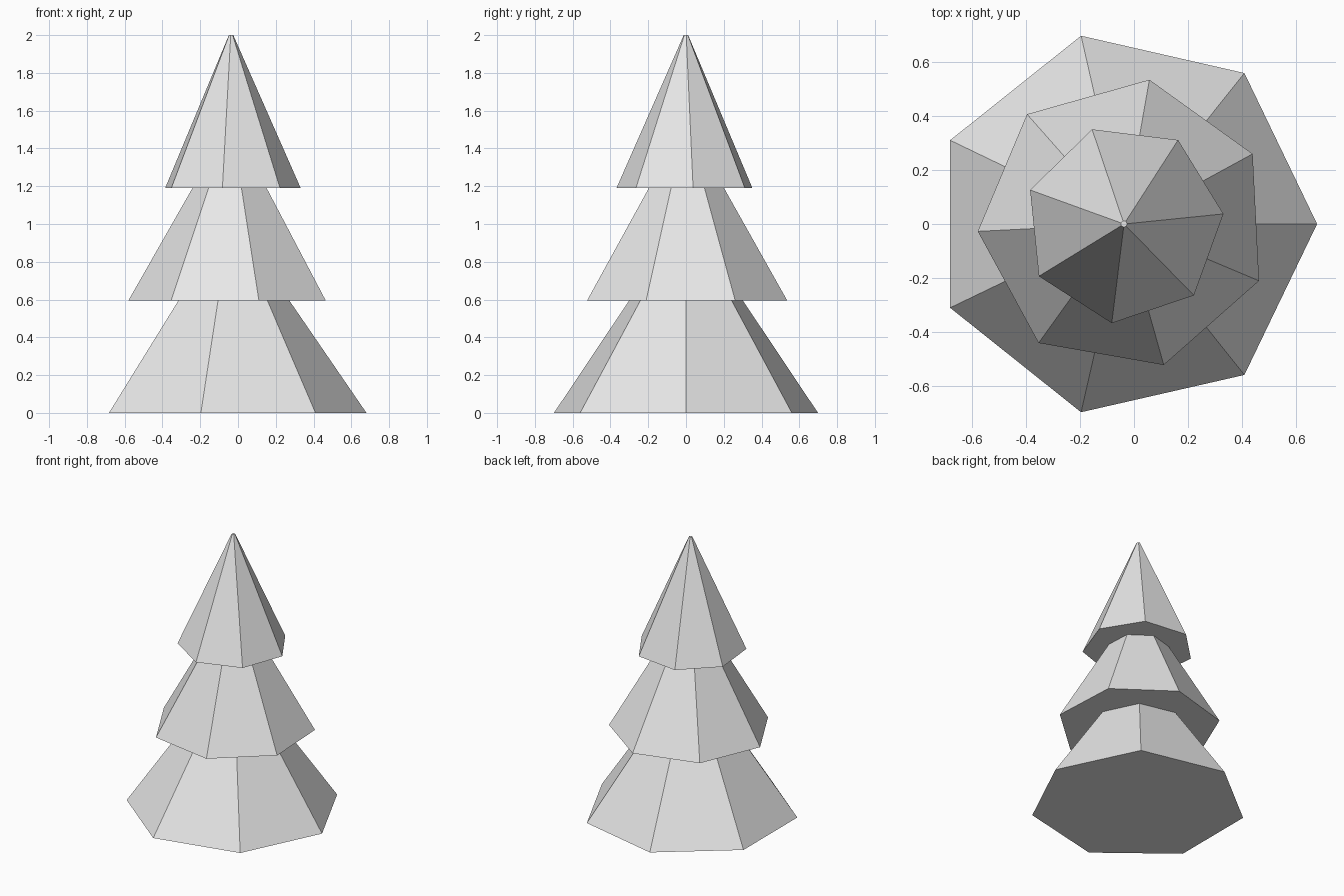
import bpy
import bmesh
from math import cos, sin, radians, tau

cube = bpy.data.objects.get("Cube")
if cube:
    bpy.data.objects.remove(cube, do_unlink=True)

SIDES = 7
AXIS_X = -0.037  # the trunk axis sits slightly off the bounding box centre

# Single plain colour
grey = bpy.data.materials.new("light_grey")
grey.use_nodes = True
colour = (0.8, 0.8, 0.8, 1)
grey.diffuse_color = colour
grey.node_tree.nodes["Principled BSDF"].inputs["Base Color"].default_value = colour


def add_tier(name, z0, z1, r0, r1, turn):
    """Closed, flat-shaded seven-sided tapering tier."""
    bm = bmesh.new()

    def ring(r, z):
        angles = [radians(turn) + tau * i / SIDES for i in range(SIDES)]
        return [bm.verts.new((r * cos(a), r * sin(a), z)) for a in angles]

    low, high = ring(r0, z0), ring(r1, z1)
    bm.faces.new(low[::-1])
    bm.faces.new(high)
    for i in range(SIDES):
        j = (i + 1) % SIDES
        bm.faces.new((low[i], low[j], high[j], high[i]))
    mesh = bpy.data.meshes.new(name)
    bm.to_mesh(mesh)
    bm.free()
    mesh.materials.append(grey)
    obj = bpy.data.objects.new(name, mesh)
    obj.location.x = AXIS_X
    bpy.context.collection.objects.link(obj)


# Three stacked tiers, each rising a little into the one above
add_tier("lower_branches", 0, 0.65, 0.717, 0.271, 0)
add_tier("middle_branches", 0.595, 1.24, 0.544, 0.176, 28.6)
add_tier("top_branches", 1.19, 2, 0.371, 0.012, 5.8)
